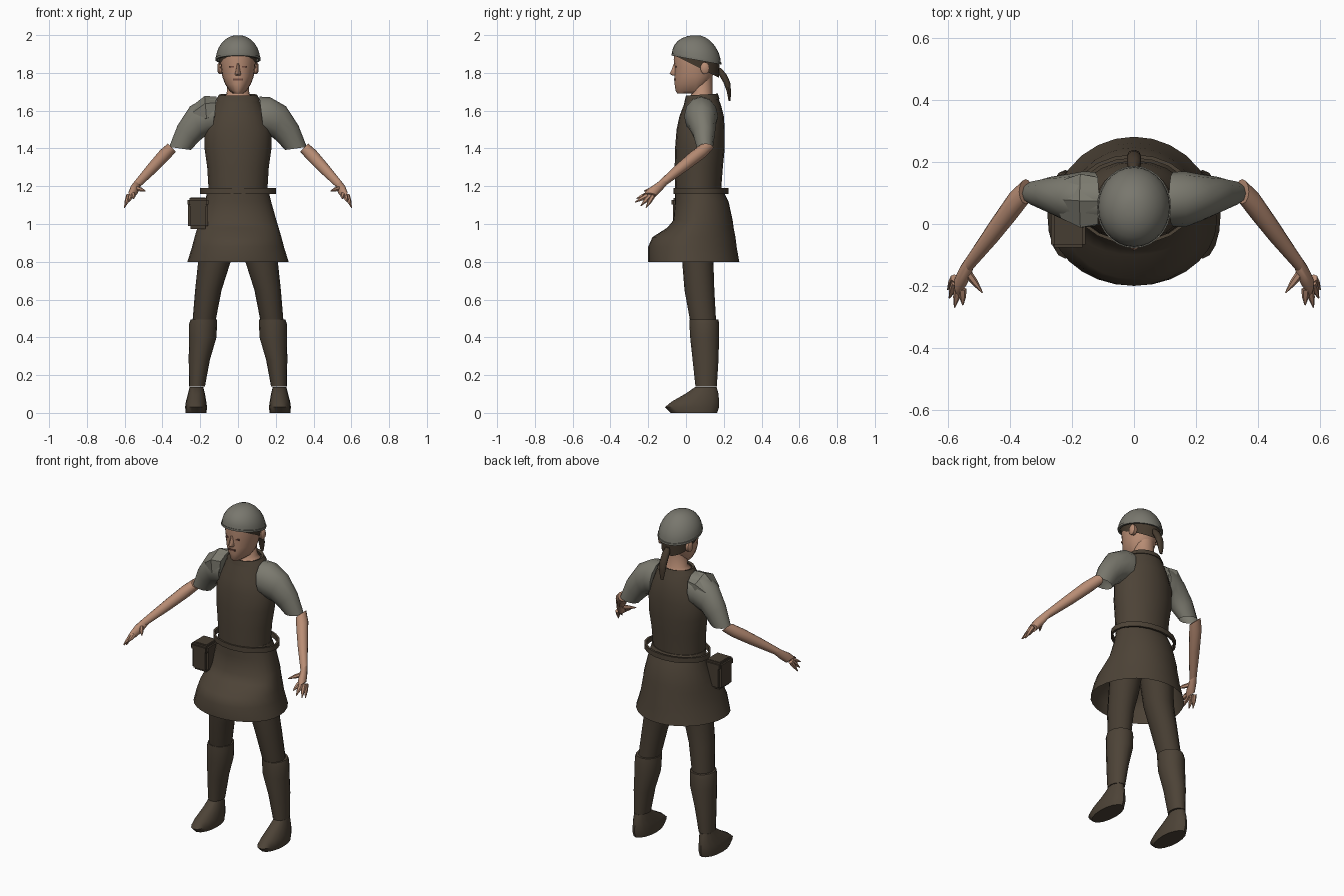
import bpy, bmesh
from math import sin, cos, pi, radians
from mathutils import Vector

cube = bpy.data.objects.get("Cube")
if cube:
    bpy.data.objects.remove(cube, do_unlink=True)


def material(name, r, g, b):
    m = bpy.data.materials.new(name)
    m.use_nodes = True
    m.diffuse_color = (r, g, b, 1)
    m.node_tree.nodes["Principled BSDF"].inputs["Base Color"].default_value = (r, g, b, 1)
    return m


LEATHER = material("dark leather", 0.074, 0.056, 0.038)
DARK = material("dark trousers", 0.062, 0.047, 0.032)
HAIR = material("dark hair", 0.06, 0.042, 0.027)
CLOTH = material("grey cloth", 0.2, 0.195, 0.16)
STEEL = material("grey steel", 0.19, 0.185, 0.155)
SKIN = material("skin", 0.48, 0.265, 0.175)
FEATURE = material("eyes and lips", 0.16, 0.07, 0.05)


def finish(name, bm, mat, smooth=True):
    bmesh.ops.recalc_face_normals(bm, faces=bm.faces)
    me = bpy.data.meshes.new(name)
    bm.to_mesh(me)
    bm.free()
    me.materials.append(mat)
    ob = bpy.data.objects.new(name, me)
    bpy.context.collection.objects.link(ob)
    if smooth:
        bpy.ops.object.select_all(action="DESELECT")
        ob.select_set(True)
        bpy.context.view_layer.objects.active = ob
        bpy.ops.object.shade_smooth_by_angle(angle=radians(45))
    return ob


def skin_rings(name, rings, mat, caps=(True, True), closed=False, smooth=True):
    """Bridge a list of point rings into one surface."""
    bm = bmesh.new()
    loops = [[bm.verts.new(p) for p in ring] for ring in rings]
    pairs = list(zip(loops, loops[1:]))
    if closed:
        pairs.append((loops[-1], loops[0]))
    n = len(loops[0])
    for a, b in pairs:
        for i in range(n):
            j = (i + 1) % n
            bm.faces.new((a[i], a[j], b[j], b[i]))
    if not closed:
        for keep, loop in zip(caps, (loops[0], loops[-1])):
            if keep:
                bm.faces.new(loop)
    return finish(name, bm, mat, smooth)


def level(z, cx, rx, front, back, mid=None, slope=0, n=20):
    """Horizontal ring with separate front and back depth."""
    mid = (front + back) / 2 if mid is None else mid
    pts = []
    for i in range(n):
        a = 2 * pi * i / n
        dy = sin(a) * ((back - mid) if sin(a) > 0 else (mid - front))
        pts.append((cx + rx * cos(a), mid + dy, z + slope * dy))
    return pts


def tilted(x, y, z, ru, ry, tilt, side, n=12):
    """Ring turned about the y axis, mirrored by side."""
    t = radians(tilt)
    return [(side * (x + ru * cos(t) * cos(2 * pi * i / n)),
             y + ry * sin(2 * pi * i / n),
             z + ru * sin(t) * cos(2 * pi * i / n)) for i in range(n)]


def spike(name, p, q, r, mat):
    """Tapering cone between two points."""
    p, q = Vector(p), Vector(q)
    turn = (q - p).to_track_quat("Z", "Y")
    ring = [turn @ Vector((cos(pi * i / 3), sin(pi * i / 3), 0)) for i in range(6)]
    return skin_rings(name, [[c + v * s for v in ring] for c, s in
                             ((p, r), (p.lerp(q, 0.5), r * 0.8), (q, r * 0.15))], mat)


def block(name, centre, size, mat, bevel=0.0):
    bm = bmesh.new()
    bmesh.ops.create_cube(bm, size=1)
    for v in bm.verts:
        v.co = Vector(c + a * s for c, a, s in zip(centre, v.co, size))
    if bevel:
        bmesh.ops.bevel(bm, geom=bm.edges[:], offset=bevel, segments=2, affect="EDGES")
    return finish(name, bm, mat)


# Torso, skirt and belt
skin_rings("tunic_body", [level(z, 0, r, f, b) for z, r, f, b in (
    (1.17, .155, -.058, .185), (1.3, .163, -.06, .195), (1.4, .177, -.058, .205),
    (1.5, .178, -.05, .205), (1.57, .15, -.035, .2), (1.63, .125, -.012, .185),
    (1.67, .105, .0, .17))], LEATHER)
skin_rings("skirt", [level(z, 0, r, f, b, m, n=28) for z, r, f, b, m in (
    (1.19, .158, -.057, .19, .07), (1.12, .175, -.058, .225, .07),
    (1.02, .203, -.066, .247, .06), (.98, .215, -.1, .252, .04),
    (.93, .23, -.178, .262, .02), (.88, .243, -.2, .268, .01),
    (.8, .268, -.2, .282, .01))], LEATHER, (True, False))
skin_rings("belt", [level(z, 0, r, f, b) for z, r, f, b in (
    (1.16, .2, -.066, .225), (1.19, .2, -.066, .225),
    (1.19, .188, -.056, .213), (1.16, .188, -.056, .213))], LEATHER, closed=True)
skin_rings("collar", [level(z, 0, r, f, b, slope=.06) for z, r, f, b in (
    (1.655, .118, -.008, .178), (1.685, .1, .0, .168),
    (1.68, .085, .012, .155), (1.655, .095, .01, .16))], LEATHER, closed=True)
block("belt_pouch", (-.212, -.01, 1.057), (.106, .12, .165), DARK, .014)
block("pouch_flap", (-.212, -.013, 1.115), (.112, .126, .045), DARK, .01)

# Head and neck
skin_rings("neck", [level(z, 0, r, f, b) for z, r, f, b in (
    (1.665, .085, .012, .155), (1.69, .06, .03, .14), (1.78, .055, .03, .14))], SKIN)
skin_rings("head", [level(z, 0, r, f, b, .05) for z, r, f, b in (
    (1.69, .026, -.045, .03), (1.705, .045, -.055, .07), (1.74, .068, -.06, .12),
    (1.78, .083, -.062, .14), (1.83, .09, -.06, .155), (1.87, .094, -.065, .165),
    (1.92, .09, -.06, .165))], SKIN)
skin_rings("nose", [level(z, 0, r, f, -.05, -.055, n=8) for z, r, f in (
    (1.785, .014, -.07), (1.795, .017, -.087), (1.815, .011, -.077),
    (1.85, .007, -.064))], SKIN)
block("mouth", (0, -.06, 1.765), (.045, .007, .009), FEATURE)

# Hair, ponytail and helmet
skin_rings("hair_band", [level(z, 0, r, f, b, slope=s) for z, r, f, b, s in (
    (1.835, .096, -.07, .175, -.5), (1.9, .102, -.07, .18, -.2))], HAIR, (False, False))
skin_rings("ponytail", [level(z, 0, r, f, b, n=10) for z, r, f, b in (
    (1.825, .012, .165, .185), (1.795, .022, .17, .214), (1.75, .023, .197, .235),
    (1.7, .02, .216, .239), (1.65, .01, .225, .236))], HAIR)
dome = [radians(a) for a in (0, 12, 25, 40, 55, 68, 80)]
skin_rings("helmet", [level(1.872 + .128 * sin(a), 0, .117 * cos(a),
                            .055 - .13 * cos(a), .055 + .13 * cos(a),
                            slope=-.18 * cos(a), n=28) for a in dome], STEEL, (False, True))
skin_rings("helmet_rim", [level(z, 0, r, .055 - r - .013, .055 + r + .013, slope=-.18, n=28)
                          for z, r in ((1.868, .12), (1.88, .12), (1.88, .108), (1.868, .108))],
           STEEL, closed=True)

# Paired parts
for side, label in ((1, "left"), (-1, "right")):
    block(label + "_eye", (side * .034, -.053, 1.832), (.024, .007, .009), FEATURE)
    skin_rings(label + "_ear", [tilted(x, .1, 1.825, u, v, 90, side) for x, u, v in (
        (.08, .03, .022), (.1, .032, .024), (.108, .02, .014))], SKIN)

    # Sleeve and arm
    skin_rings(label + "_sleeve", [tilted(*r, side) for r in (
        (.125, .08, 1.575, .1, .088, 97), (.165, .08, 1.57, .102, .09, 88),
        (.22, .085, 1.54, .09, .075, 68), (.268, .095, 1.475, .07, .058, 42),
        (.307, .1, 1.4, .058, .042, 8))], CLOTH, (True, False))
    skin_rings(label + "_forearm", [tilted(*r, side) for r in (
        (.35, .105, 1.405, .03, .04, 45), (.39, .06, 1.365, .034, .046, 45),
        (.45, -.02, 1.3, .03, .04, 45), (.53, -.125, 1.215, .021, .026, 45))], SKIN)
    skin_rings(label + "_palm", [tilted(*r, side) for r in (
        (.53, -.125, 1.215, .021, .026, 45), (.55, -.165, 1.18, .026, .036, 45),
        (.567, -.195, 1.15, .02, .036, 45))], SKIN)
    fingers = (((.58, -.175, 1.15), (.602, -.212, 1.085)),
               ((.577, -.19, 1.15), (.597, -.24, 1.095)),
               ((.567, -.205, 1.15), (.58, -.27, 1.115)),
               ((.555, -.21, 1.155), (.553, -.262, 1.135)),
               ((.54, -.155, 1.19), (.49, -.222, 1.175)))
    for i, (p, q) in enumerate(fingers):
        spike(f"{label}_finger_{i + 1}", (side * p[0], p[1], p[2]),
              (side * q[0], q[1], q[2]), .014, SKIN)

    # Leg, boot and shoe
    for part, mat, rings in (
        ("trouser_leg", DARK, ((1.0, .1, .095, -.03, .16), (.8, .125, .086, -.02, .145),
                               (.65, .157, .07, -.008, .15), (.47, .182, .06, .025, .16))),
        ("boot_shaft", LEATHER, ((.495, .181, .07, .018, .172), (.47, .185, .074, .018, .175),
                                 (.4, .187, .073, .022, .175), (.28, .205, .056, .035, .172),
                                 (.14, .217, .042, .05, .163))),
        ("shoe", LEATHER, ((.138, .22, .036, .05, .162), (.1, .22, .045, -.005, .172),
                           (.06, .222, .054, -.075, .175), (.03, .222, .058, -.112, .175),
                           (.0, .222, .055, -.08, .165)))):
        skin_rings(f"{label}_{part}", [level(z, side * x, r, f, b, n=16)
                                       for z, x, r, f, b in rings], mat)

# Faceted cap on the right shoulder
skin_rings("right_shoulder_cap", [tilted(*r, -1, n=6) for r in (
    (.12, .075, 1.605, .07, .088, 95), (.17, .075, 1.6, .078, .1, 85),
    (.225, .08, 1.565, .06, .07, 65))], CLOTH, smooth=False)
